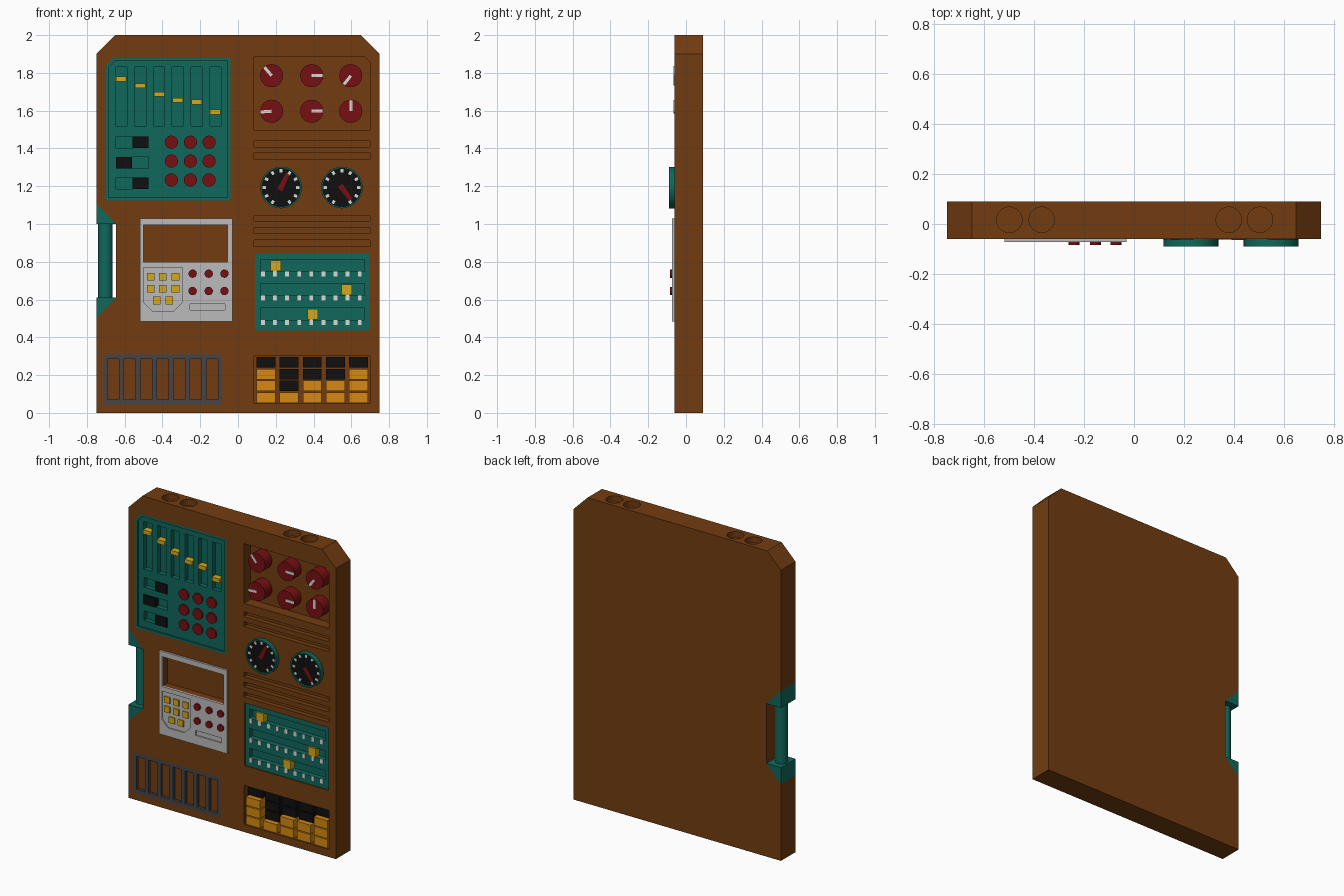
import bpy, bmesh
from math import sin, cos, pi, radians

cube = bpy.data.objects.get("Cube")
if cube:
    bpy.data.objects.remove(cube, do_unlink=True)


def material(name, rgb):
    m = bpy.data.materials.new(name)
    m.use_nodes = True
    m.diffuse_color = (*rgb, 1)
    m.node_tree.nodes["Principled BSDF"].inputs["Base Color"].default_value = (*rgb, 1)
    return m


BROWN = material("brown", (.17, .046, .005))
TEAL = material("teal", (.005, .14, .107))
RED = material("dark red", (.185, .005, .006))
YELLOW = material("yellow", (.66, .4, .01))
ORANGE = material("orange", (.66, .25, .006))
LIGHT = material("light grey", (.5, .5, .5))
GREY = material("dark grey", (.06, .06, .065))
BLACK = material("black", (.005, .005, .005))
WHITE = material("white", (.7, .7, .68))

FRONT, BACK, OUT = -.06, .09, -.3
round_parts = []


# Outlines in the x-z plane
def rect(x0, x1, z0, z1, cut=0, corners=""):
    """Rectangle with chosen corners (bl, br, tr, tl) chamfered."""
    pts = []
    for key, x, z, sx, sz, x_first in (("bl", x0, z0, 1, 1, False), ("br", x1, z0, -1, 1, True),
                                       ("tr", x1, z1, -1, -1, False), ("tl", x0, z1, 1, -1, True)):
        if key in corners.split():
            pair = [(x, z + sz * cut), (x + sx * cut, z)]
            pts += pair[::-1] if x_first else pair
        else:
            pts.append((x, z))
    return pts


def box(cx, cz, w, h):
    return rect(cx - w / 2, cx + w / 2, cz - h / 2, cz + h / 2)


def disc(cx, cz, r, n=32):
    return [(cx + r * cos(2 * pi * i / n), cz + r * sin(2 * pi * i / n)) for i in range(n)]


def bar(cx, cz, deg, r0, r1, w0, w1):
    """Radial bar from r0 to r1 around a centre, widths w0 to w1."""
    c, s = cos(radians(deg)), sin(radians(deg))
    local = ((r0, -w0 / 2), (r1, -w1 / 2), (r1, w1 / 2), (r0, w0 / 2))
    return [(cx + u * c - v * s, cz + u * s + v * c) for u, v in local]


def prism(name, shapes, y0, y1, mat, smooth=False):
    """Extrude outlines from y0 to y1 into one object."""
    bm = bmesh.new()
    for shape in shapes:
        face = bm.faces.new([bm.verts.new((x, y0, z)) for x, z in shape])
        ext = bmesh.ops.extrude_face_region(bm, geom=[face])["geom"]
        for v in ext:
            if isinstance(v, bmesh.types.BMVert):
                v.co.y = y1
        if not face.is_valid or len(face.link_loops if hasattr(face, "link_loops") else face.loops) == 0:
            continue
    bmesh.ops.holes_fill(bm, edges=bm.edges[:], sides=0)
    bmesh.ops.recalc_face_normals(bm, faces=bm.faces[:])
    return finish(name, bm, mat, smooth)


def finish(name, bm, mat, smooth=False):
    me = bpy.data.meshes.new(name)
    bm.to_mesh(me)
    bm.free()
    if mat:
        me.materials.append(mat)
    ob = bpy.data.objects.new(name, me)
    bpy.context.collection.objects.link(ob)
    if smooth:
        round_parts.append(ob)
    return ob


def rod(name, x, z, y, r, length, mat, smooth=False):
    """Upright cylinder."""
    bm = bmesh.new()
    bmesh.ops.create_cone(bm, cap_ends=True, segments=32, radius1=r, radius2=r, depth=length)
    bmesh.ops.translate(bm, verts=bm.verts, vec=(x, y, z))
    return finish(name, bm, mat, smooth)


def subtract(ob, cutter):
    cutter.hide_render = True
    mod = ob.modifiers.new("cut", "BOOLEAN")
    mod.operation, mod.solver, mod.object = "DIFFERENCE", "EXACT", cutter
    deps = bpy.context.evaluated_depsgraph_get()
    ob.data = bpy.data.meshes.new_from_object(ob.evaluated_get(deps))
    ob.modifiers.clear()
    bpy.data.objects.remove(cutter, do_unlink=True)


def carve(ob, shapes, floor):
    subtract(ob, prism("cutter", shapes, OUT, floor, None))


# Board with chamfered top corners and a grip notch
outline = [(-.75, 0), (.75, 0), (.75, 1.9), (.65, 2), (-.65, 2), (-.75, 1.9),
           (-.75, 1.11), (-.645, 1), (-.645, .61), (-.75, .5)]
body = prism("body", [outline], FRONT, BACK, BROWN)
mixer_shape = rect(-.7, -.04, 1.125, 1.88, .04, "tl")
fader_shape = rect(.09, .695, .435, .845)
grille_shape = rect(-.71, -.085, .045, .31)
window = rect(-.5, -.055, .8, .995)
carve(body, [mixer_shape, fader_shape, rect(.085, .7, .05, .305)], 0)
carve(body, [rect(.085, .7, 1.495, 1.885, .03, "tr")], .01)
carve(body, [grille_shape, window], -.015)
carve(body, [box(.392, z, .615, .032) for z in (1.424, 1.359, 1.03, .965, .898)], -.03)
for x in (-.5, -.37, .38, .505):
    subtract(body, rod("cutter", x, 2.01, .017, .051, .1, None))

# Grip
prism("grip_ends", [[(-.75, 1.11), (-.75, 1), (-.645, 1)],
                    [(-.75, .5), (-.645, .61), (-.75, .61)]], FRONT, BACK, TEAL)
rod("grip", -.702, .805, .015, .038, .4, TEAL, True)

# Mixer panel: sliders, switches, buttons
mixer = prism("mixer_panel", [mixer_shape], FRONT, 0, TEAL)
carve(mixer, [rect(-.685, -.055, 1.14, 1.865, .035, "tl")], -.05)
columns = [-.617 + .0995 * i for i in range(6)]
rows = (1.433, 1.325, 1.215)
carve(mixer, [box(x, 1.675, .06, .31) for x in columns] +
      [box(-.56, z, .17, .062) for z in rows], -.02)
levels = (1.767, 1.732, 1.687, 1.655, 1.645, 1.592)
prism("mixer_sliders", [box(x, z, .056, .026) for x, z in zip(columns, levels)], -.06, -.02, YELLOW)
prism("switches", [box(-.56 + s * .043, z, .084, .062) for s, z in zip((1, -1, 1), rows)],
      -.058, -.02, BLACK)
prism("mixer_buttons", [disc(x, z, .035, 24) for x in (-.353, -.252, -.153)
                        for z in (1.433, 1.333, 1.233)], FRONT, -.05, RED, True)

# Knob bay
knobs = [(x, z) for z in (1.785, 1.597) for x in (.178, .39, .597)]
prism("knobs", [disc(x, z, .061) for x, z in knobs], -.062, .01, RED, True)
prism("knob_pointers", [bar(x, z, a, 0, .06, .016, .016) for (x, z), a in
                        zip(knobs, (130, 0, 232, 184, 0, 90))], -.065, -.062, WHITE)

# Gauges
for side, x, angle in (("left", .228, 64), ("right", .55, -54)):
    z = 1.193
    ring = prism(side + "_gauge_ring", [disc(x, z, .11, 48)], -.09, FRONT, TEAL, True)
    carve(ring, [disc(x, z, .101, 48)], -.079)
    prism(side + "_gauge_dial", [disc(x, z, .101, 48)], -.081, -.079, BLACK)
    prism(side + "_gauge_marks", [bar(x, z, -60 + 30 * i, .079, .098, .015, .015)
                                  for i in range(11)], -.083, -.081, WHITE)
    prism(side + "_gauge_needle", [bar(x, z, angle, -.015, .08, .03, .02)], -.086, -.081, RED)

# Calculator
calc = prism("calculator_plate", [rect(-.52, -.03, .485, 1.03)], -.073, FRONT, LIGHT)
carve(calc, [window], 0)
carve(calc, [rect(-.5, -.295, .54, .77, .045, "bl br"), rect(-.255, -.068, .545, .577)], -.065)
keys = [(x, z) for x in (-.463, -.398, -.331) for z in (.72, .658)] + [(-.43, .595), (-.365, .595)]
prism("calculator_keys", [box(x, z, .04, .04) for x, z in keys], -.073, -.065, YELLOW)
prism("calculator_buttons", [disc(x, z, .022, 20) for x in (-.24, -.155, -.072)
                             for z in (.737, .645)], -.085, -.073, RED, True)

# Horizontal fader panel
faders = prism("fader_panel", [fader_shape], -.053, 0, TEAL)
tracks = (.78, .653, .523)
carve(faders, [box(.395, z, .55, .062) for z in tracks], -.02)
prism("fader_marks", [box(.132 + .064 * i, z - .043, .02, .03) for z in tracks for i in range(9)],
      -.057, -.053, WHITE)
prism("fader_sliders", [box(x, z, .056, .056) for x, z in zip((.2, .575, .395), tracks)],
      FRONT, -.02, YELLOW)

# Grille
grille = prism("grille", [grille_shape], FRONT, -.04, GREY)
carve(grille, [box(-.66 + .0873 * i, .178, .062, .215) for i in range(7)], .05)

# Level meter blocks: lit from the bottom of each column
lit, dark = [], []
for i, count in enumerate((3, 1, 2, 2, 3)):
    for row in range(4):
        block = box(.148 + .1225 * i, .081 + .062 * row, .1, .056)
        (lit if row < count else dark).append(block)
prism("lit_blocks", lit, -.057, 0, ORANGE)
prism("dark_blocks", dark, -.035, 0, BLACK)

# Smooth the round parts, keeping rims sharp
bpy.ops.object.select_all(action="DESELECT")
for ob in round_parts:
    ob.select_set(True)
bpy.context.view_layer.objects.active = round_parts[0]
bpy.ops.object.shade_smooth_by_angle(angle=radians(35))
